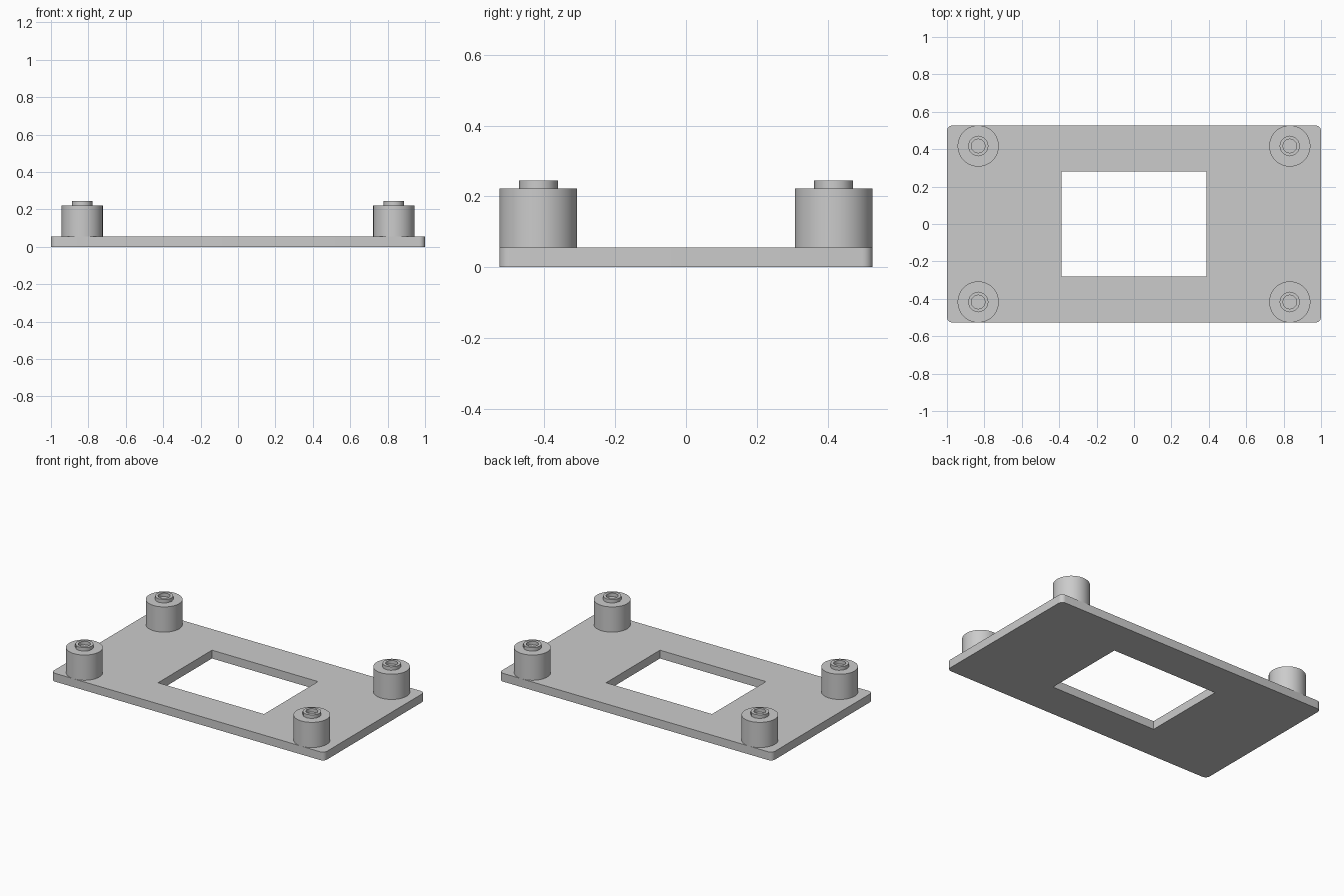
import bpy, bmesh
from math import cos, sin, pi, radians

if "Cube" in bpy.data.objects:
    bpy.data.objects.remove(bpy.data.objects["Cube"])

GREY = (0.6, 0.6, 0.6, 1)
grey = bpy.data.materials.new("plain grey")
grey.use_nodes = True
grey.diffuse_color = GREY
grey.node_tree.nodes["Principled BSDF"].inputs["Base Color"].default_value = GREY


def make_object(name, bm, location=(0, 0, 0)):
    bmesh.ops.recalc_face_normals(bm, faces=bm.faces)
    mesh = bpy.data.meshes.new(name)
    bm.to_mesh(mesh)
    bm.free()
    mesh.materials.append(grey)
    obj = bpy.data.objects.new(name, mesh)
    obj.location = location
    bpy.context.collection.objects.link(obj)
    bpy.ops.object.select_all(action="DESELECT")
    obj.select_set(True)
    bpy.context.view_layer.objects.active = obj
    bpy.ops.object.shade_smooth_by_angle(angle=radians(35))
    return obj


def rounded_rectangle(half_x, half_y, radius, steps):
    """Outline points, starting at the +x +y corner."""
    points = []
    for i, (sx, sy) in enumerate([(1, 1), (-1, 1), (-1, -1), (1, -1)]):
        for k in range(steps + 1):
            a = (i + k / steps) * pi / 2
            points.append((sx * (half_x - radius) + radius * cos(a),
                           sy * (half_y - radius) + radius * sin(a)))
    return points


def circle(radius, sides):
    return [(radius * cos(2 * pi * i / sides), radius * sin(2 * pi * i / sides))
            for i in range(sides)]


def tube(name, outer, inner, z0, z1, location=(0, 0, 0)):
    """Prism with a through opening; both outlines have the same point count."""
    bm = bmesh.new()
    loops = [[bm.verts.new((x, y, z)) for x, y in outline]
             for outline, z in [(outer, z0), (outer, z1), (inner, z1), (inner, z0)]]
    n = len(outer)
    for a, b in zip(loops, loops[1:] + loops[:1]):
        for i in range(n):
            j = (i + 1) % n
            bm.faces.new((a[i], a[j], b[j], b[i]))
    bmesh.ops.remove_doubles(bm, verts=bm.verts, dist=1e-5)
    return make_object(name, bm, location)


# Base plate with a rectangular window
HALF_X, HALF_Y, PLATE_TOP = 1.0, 0.527, 0.055
STEPS = 6
outline = rounded_rectangle(HALF_X, HALF_Y, 0.03, STEPS)
window = rounded_rectangle(0.388, 0.282, 0, STEPS)
tube("base_plate", outline, window, 0, PLATE_TOP)

# Corner posts, each with a small hollow locating collar
POST_R, POST_TOP, COLLAR_TOP = 0.11, 0.222, 0.245
for sx, side in ((-1, "right"), (1, "left")):
    for sy, end in ((-1, "front"), (1, "back")):
        x, y = sx * 0.833, sy * (HALF_Y - POST_R)
        bm = bmesh.new()
        bmesh.ops.create_cone(bm, cap_ends=True, segments=64, radius1=POST_R,
                              radius2=POST_R, depth=POST_TOP - PLATE_TOP)
        make_object(f"{end}_{side}_post", bm, (x, y, (POST_TOP + PLATE_TOP) / 2))
        tube(f"{end}_{side}_collar", circle(0.055, 12), circle(0.037, 12),
             POST_TOP, COLLAR_TOP, (x, y, 0))
